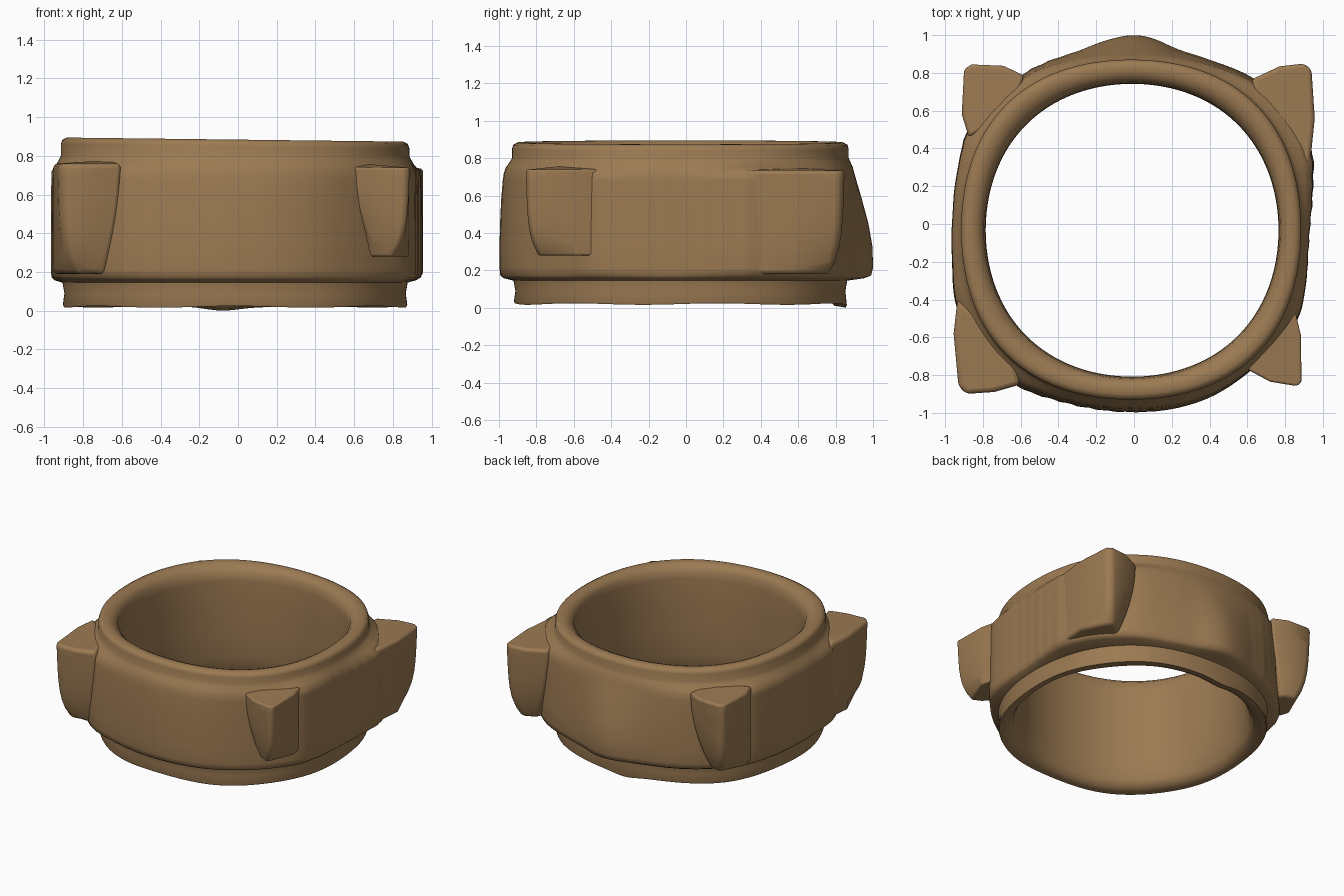
import bpy, math
from mathutils import Vector

if "Cube" in bpy.data.objects:
    bpy.data.objects.remove(bpy.data.objects["Cube"])

brown = bpy.data.materials.new("worn brown")
brown.diffuse_color = (0.33, 0.195, 0.085, 1)
brown.use_nodes = True
brown.node_tree.nodes["Principled BSDF"].inputs["Base Color"].default_value = brown.diffuse_color


def make_object(name, verts, faces):
    mesh = bpy.data.meshes.new(name)
    mesh.from_pydata(verts, [], faces)
    mesh.materials.append(brown)
    ob = bpy.data.objects.new(name, mesh)
    bpy.context.collection.objects.link(ob)
    bpy.context.view_layer.objects.active = ob
    ob.select_set(True)
    return ob


def bump(angle, centre, width):
    d = (angle - centre + math.pi) % (2 * math.pi) - math.pi
    return math.exp(-(d / width) ** 2)


# Plan outline of the thick outer band, counter-clockwise from the right
BAND = [(.93, 0), (.945, .2), (.95, .38), (.83, .60), (.63, .775), (.42, .86), (.23, .92),
        (.1, .985), (0, 1.005), (-.12, .98), (-.3, .91), (-.58, .80), (-.75, .66), (-.885, .5),
        (-.93, .3), (-.958, .05), (-.96, -.2), (-.945, -.43), (-.82, -.68), (-.62, -.86),
        (-.4, -.935), (-.2, -.98), (0, -.995), (.2, -.98), (.4, -.92), (.6, -.79),
        (.76, -.64), (.875, -.5), (.905, -.35), (.92, -.15)]
CX, CY = -.015, -.03
POLAR = sorted((math.atan2(y - CY, x - CX) % (2 * math.pi), math.hypot(x - CX, y - CY))
               for x, y in BAND)
POLAR = ([(POLAR[-1][0] - 2 * math.pi, POLAR[-1][1])] + POLAR +
         [(POLAR[0][0] + 2 * math.pi, POLAR[0][1])])


def band_radius(a):
    """Outline radius at an angle, lightly smoothed."""
    total = 0
    for o in (-.06, -.03, 0, .03, .06):
        b = (a + o) % (2 * math.pi)
        for (a0, r0), (a1, r1) in zip(POLAR, POLAR[1:]):
            if a0 <= b <= a1:
                total += r0 + (r1 - r0) * (b - a0) / (a1 - a0)
                break
    return total / 5


# Ring body wall section (radius, height, share of band outline) swept around
PROFILE = [(.86, .025, 0), (.885, .02, 0), (.89, .03, 0), (.882, .09, 0), (.892, .145, 0),
           (.91, .158, .6), (.91, .172, .92), (.91, .21, 1), (.91, .32, 1), (.91, .45, .95),
           (.91, .58, .84), (.91, .68, .70), (.91, .72, .60), (.91, .75, .42),
           (.906, .78, .1), (.9, .80, 0), (.9, .85, 0), (.893, .872, 0),
           (.87, .884, 0), (.835, .884, 0), (.805, .872, 0), (.785, .84, 0), (.778, .78, 0),
           (.775, .6, 0), (.775, .4, 0), (.78, .2, 0), (.80, .08, 0), (.83, .03, 0)]
N = 192
verts, faces = [], []
for i in range(N):
    a = 2 * math.pi * i / N
    square = (1 - math.cos(4 * a)) / 2
    outline = band_radius(a)
    side = abs(math.cos(a)) ** 2               # side walls stay upright, front/back lean in
    rear = bump(a, math.pi / 2, .4)            # the rear ridge leans in most
    for k, (r, z, share) in enumerate(PROFILE):
        x0, y0 = CX, CY
        if k > 20:                             # bore
            r += .016 * square
            x0, y0 = -.01, -.033
        else:
            r += .036 * square
        if share:
            if .3 < z < .73:
                share += (1 - share) * min(1, side * 1.3) * .8
                share *= 1 - rear * .75 * ((z - .3) / .43) ** 1.5
            elif z > .73:
                share *= 1 - rear * .75
            r += (outline - r) * share
            r += .003 * share * math.sin(60 * a) * max(0, math.sin(3 * a + 1))
        x, y = x0 + r * math.cos(a), y0 + r * math.sin(a)
        if z < .05:                            # uneven lower rim
            z += .004 * math.sin(7 * a) - .016 * bump(a, 1.65, .13)
        if z > .8:                             # slightly tilted top
            z -= .012 * x
        verts.append((x, y, max(z, 0)))
M = len(PROFILE)
for i in range(N):
    j = (i + 1) % N
    for k in range(M):
        l = (k + 1) % M
        faces.append((i * M + k, j * M + k, j * M + l, i * M + l))
make_object("ring_body", verts, faces)

# Corner lugs: plan outline from the side wall, round the corner, to the front/back wall, inner;
# then bottom height, top height, and how far the front/back edge draws in to the corner.
LUGS = {
    "front_right_lug": ([(.855, -.47), (.884, -.59), (.887, -.84), (.86, -.858), (.72, -.835),
                         (.60, -.77), (.62, -.64)], .28, .74, .85),
    "front_left_lug": ([(-.935, -.40), (-.955, -.58), (-.93, -.86), (-.89, -.9), (-.74, -.89),
                        (-.60, -.85), (-.66, -.64)], .19, .76, .5),
    "back_right_lug": ([(.93, .30), (.957, .56), (.94, .82), (.90, .85), (.77, .835),
                        (.62, .765), (.67, .58)], .18, .735, .75),
    "back_left_lug": ([(-.875, .46), (-.912, .58), (-.90, .82), (-.86, .845), (-.69, .838),
                       (-.58, .785), (-.66, .58)], .2, .75, .75),
}
STEPS = 8
for name, (outline, low, high, taper) in LUGS.items():
    verts, faces = [], []
    n = len(outline)
    corner, inner = Vector(outline[3]), Vector(outline[6])
    for s in range(STEPS + 1):
        t = s / STEPS                          # 0 at top, 1 at bottom
        z = high + (low - high) * t
        pull = taper * t ** 2
        for i, p in enumerate(outline):
            p = Vector(p)
            if i in (4, 5):
                p = p.lerp(corner.lerp(inner, .12 if i == 4 else .45), pull)
            if i in (2, 3, 4):
                p = p.lerp(inner, .06 * t + .24 * t ** 5)
            lift = .025 if s == 0 and i == 6 else 0
            verts.append((p.x, p.y, z + lift))
    for s in range(STEPS):
        for i in range(n):
            j = (i + 1) % n
            faces.append((s * n + i, s * n + j, (s + 1) * n + j, (s + 1) * n + i))
    faces.append(tuple(range(n)))
    faces.append(tuple(range(STEPS * n, (STEPS + 1) * n)))
    lug = make_object(name, verts, faces)
    bpy.ops.object.mode_set(mode='EDIT')
    bpy.ops.mesh.select_all(action='SELECT')
    bpy.ops.mesh.normals_make_consistent(inside=False)
    bpy.ops.object.mode_set(mode='OBJECT')
    bevel = lug.modifiers.new("soft edges", 'BEVEL')
    bevel.width = .025
    bevel.segments = 3
    bevel.limit_method = 'ANGLE'
    bevel.angle_limit = math.radians(35)

bpy.ops.object.shade_smooth_by_angle(angle=math.radians(60))
